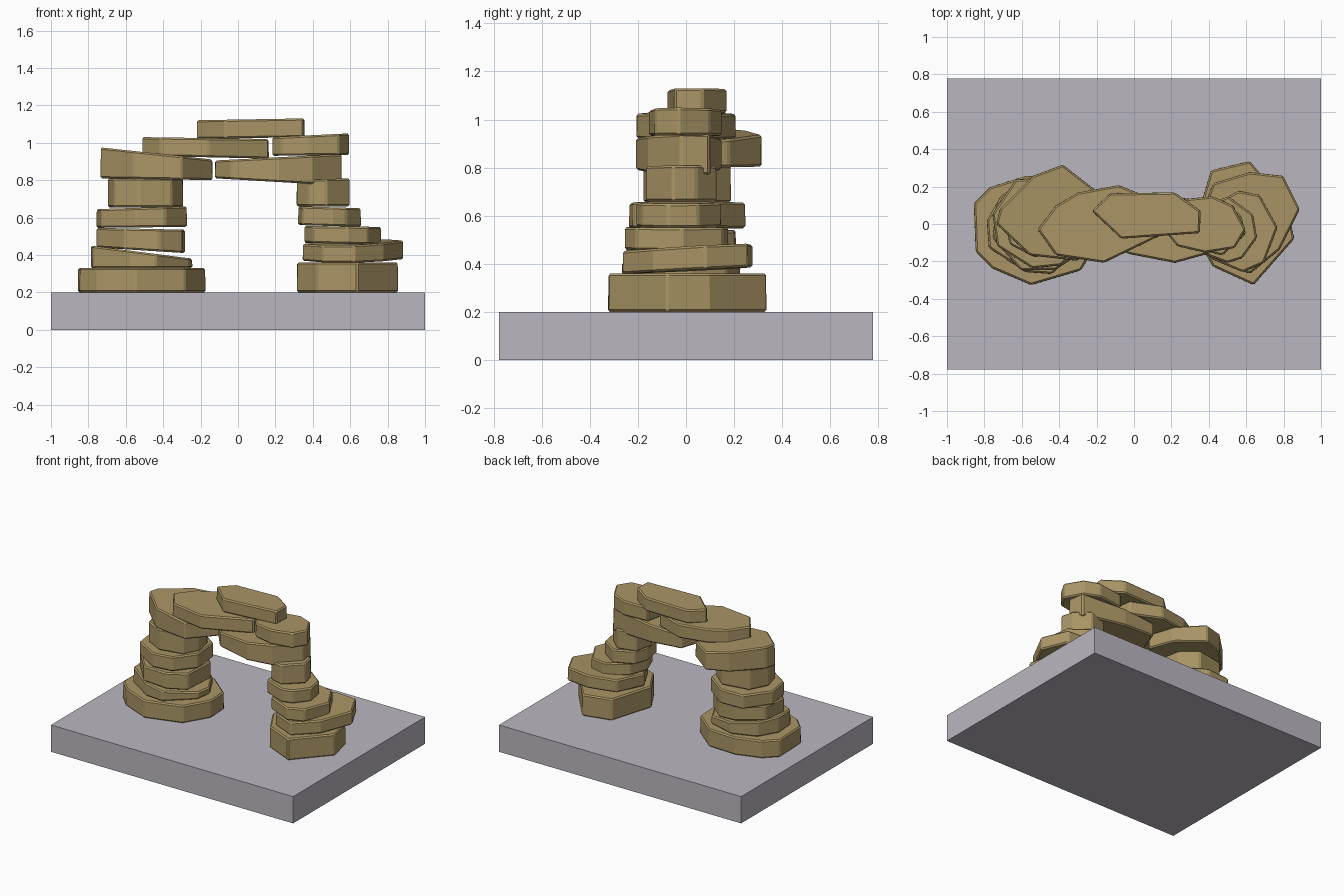
import bpy, bmesh, math, random

if "Cube" in bpy.data.objects:
    bpy.data.objects.remove(bpy.data.objects["Cube"])

random.seed(7)


def material(name, color):
    m = bpy.data.materials.new(name)
    m.diffuse_color = (*color, 1)
    m.use_nodes = True
    m.node_tree.nodes["Principled BSDF"].inputs["Base Color"].default_value = m.diffuse_color
    return m


sandstone = material("sandstone", (0.40, 0.30, 0.13))
plinth_mat = material("plinth_grey", (0.50, 0.47, 0.53))


def rough_outline(x0, x1, y0, y1, n):
    """Irregular polygon fitted to a rectangle."""
    pts = []
    turn = random.uniform(0, 1)
    for i in range(n):
        a = math.tau * (i + turn + random.uniform(-0.22, 0.22)) / n
        r = random.uniform(0.92, 1.06)
        pts.append((r * math.cos(a), r * math.sin(a)))
    ax, bx = min(p[0] for p in pts), max(p[0] for p in pts)
    ay, by = min(p[1] for p in pts), max(p[1] for p in pts)
    return [(x0 + (x - ax) / (bx - ax) * (x1 - x0),
             y0 + (y - ay) / (by - ay) * (y1 - y0)) for x, y in pts]


def stone(name, pts, bottom, top, tilt_y=0.0):
    """Flat slab; bottom and top give heights at the left and right ends."""
    x0, x1 = min(p[0] for p in pts), max(p[0] for p in pts)
    cx, cy = (x0 + x1) / 2, sum(p[1] for p in pts) / len(pts)
    bm = bmesh.new()
    rings = []
    for (zl, zr), s in ((bottom, 0.99), (top, 0.985)):
        ring = []
        for x, y in pts:
            z = zl + (zr - zl) * (x - x0) / (x1 - x0) + tilt_y * (y - cy)
            ring.append(bm.verts.new((cx + (x - cx) * s, cy + (y - cy) * s, z)))
        rings.append(ring)
    bm.faces.new(rings[0])
    bm.faces.new(rings[1])
    n = len(pts)
    for i in range(n):
        j = (i + 1) % n
        bm.faces.new((rings[0][i], rings[0][j], rings[1][j], rings[1][i]))
    bmesh.ops.recalc_face_normals(bm, faces=bm.faces)
    me = bpy.data.meshes.new(name)
    bm.to_mesh(me)
    bm.free()
    ob = bpy.data.objects.new(name, me)
    bpy.context.collection.objects.link(ob)
    me.materials.append(sandstone)
    bev = ob.modifiers.new("worn_edges", "BEVEL")
    bev.width = 0.009
    bev.segments = 1
    return ob


# Plinth
bpy.ops.mesh.primitive_cube_add(size=1, location=(0, 0, 0.1))
plinth = bpy.context.object
plinth.name = "plinth"
plinth.scale = (2, 1.556, 0.2)
plinth.data.materials.append(plinth_mat)

# Left pillar, bottom to top
stone("left_foot_stone", [(-.86, .11), (-.77, .2), (-.58, .26), (-.36, .25), (-.18, .1), (-.17, -.06),
                          (-.28, -.25), (-.55, -.33), (-.76, -.24), (-.85, -.15)], (.2, .2), (.33, .33))
for i, (x0, x1, y0, y1, b, t, n) in enumerate([
        (-.79, -.24, -.27, .23, (.33, .33), (.45, .38), 9),
        (-.76, -.28, -.25, .21, (.44, .41), (.545, .535), 8),
        (-.76, -.27, -.24, .25, (.545, .55), (.645, .66), 8),
        (-.70, -.29, -.18, .19, (.655, .655), (.81, .81), 8)]):
    stone(f"left_pillar_stone_{i + 1}", rough_outline(x0, x1, y0, y1, n), b, t)

# Right pillar, bottom to top
stone("right_foot_stone", [(.31, -.04), (.42, -.23), (.64, -.33), (.86, -.08), (.82, .1),
                           (.62, .34), (.41, .29)], (.2, .2), (.36, .36))
stone("right_wide_stone", [(.34, 0), (.45, -.2), (.62, -.27), (.78, -.14), (.89, .08), (.8, .26),
                           (.62, .28), (.42, .22)], (.37, .375), (.46, .475), 0.05)
for i, (x0, x1, y0, y1, b, t, n) in enumerate([
        (.35, .77, -.26, .18, (.465, .455), (.555, .55), 8),
        (.32, .66, -.21, .15, (.56, .55), (.66, .65), 8),
        (.31, .60, -.17, .13, (.66, .66), (.80, .81), 7)]):
    stone(f"right_pillar_stone_{i + 1}", rough_outline(x0, x1, y0, y1, n), b, t)

# Spanning slabs
stone("left_lintel", [(-.74, 0), (-.72, .08), (-.54, .26), (-.38, .32), (-.2, .18), (-.13, 0),
                      (-.3, -.2), (-.56, -.17)], (.81, .80), (.975, .91))
stone("right_lintel", [(-.13, -.05), (-.04, -.16), (.22, -.21), (.4, -.16), (.56, -.02),
                       (.54, .1), (.2, .15), (-.06, .14)], (.81, .77), (.905, .94))
stone("upper_slab", [(-.52, -.03), (-.42, .1), (-.3, .17), (-.08, .21), (.14, .12), (.17, -.05),
                     (-.16, -.21), (-.42, -.17)], (.93, .915), (1.03, 1.02))
stone("right_cap_stone", [(.18, -.06), (.23, -.12), (.38, -.155), (.54, -.13), (.6, -.03),
                          (.53, .1), (.42, .15), (.22, .13)], (.93, .935), (1.03, 1.05))
stone("top_slab", [(-.23, .07), (-.13, .165), (.22, .17), (.36, .07), (.355, -.05),
                   (-.07, -.08)], (1.02, 1.03), (1.12, 1.13))
